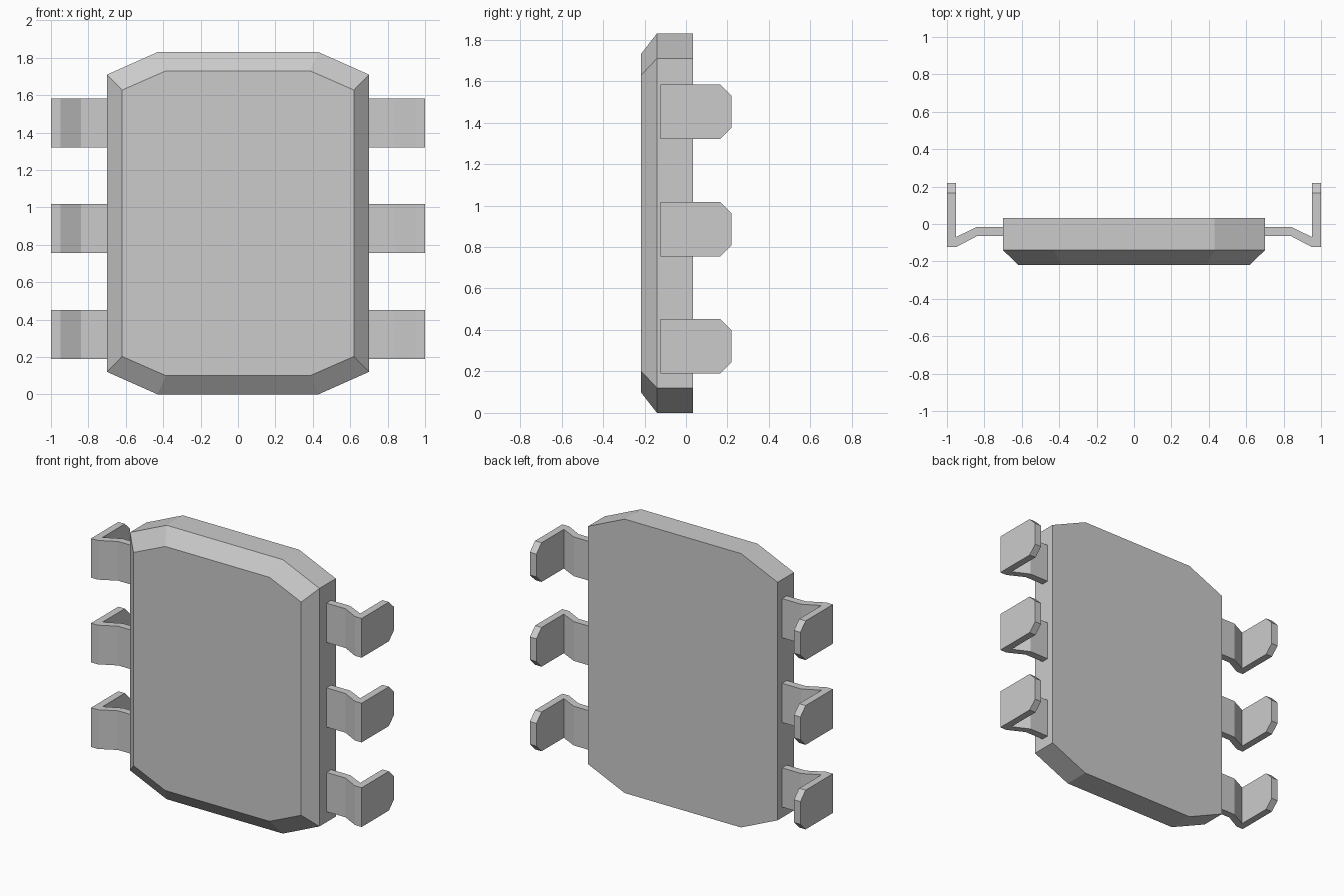
import bpy, bmesh

if "Cube" in bpy.data.objects:
    bpy.data.objects.remove(bpy.data.objects["Cube"])


def make_object(name, bm):
    bmesh.ops.recalc_face_normals(bm, faces=bm.faces[:])
    mesh = bpy.data.meshes.new(name)
    bm.to_mesh(mesh)
    bm.free()
    obj = bpy.data.objects.new(name, mesh)
    bpy.context.collection.objects.link(obj)
    return obj


def outline(quarter, height):
    # Mirror the two lower right corners into a full eight-sided loop
    (ax, az), (bx, bz) = quarter
    right = [(ax, az), (bx, bz), (bx, height - bz), (ax, height - az)]
    return right + [(-x, z) for x, z in reversed(right)]


# Chip body: straight back section with a sloped front rim
H = 1.83
OUTER = [(0.43, 0.0), (0.70, 0.12)]
INNER = [(0.385, 0.10), (0.62, 0.203)]
bm = bmesh.new()
rings = [[bm.verts.new((x, y, z)) for x, z in outline(q, H)]
         for y, q in [(0.033, OUTER), (-0.14, OUTER), (-0.218, INNER)]]
for a, b in zip(rings, rings[1:]):
    for i in range(8):
        j = (i + 1) % 8
        bm.faces.new((a[i], a[j], b[j], b[i]))
bm.faces.new(rings[0])
bm.faces.new(rings[-1])
make_object("chip_body", bm)

# Bent pins: plan profile extruded upward, clipped tips, mirrored to the left
PROFILE = [(0.70, -0.065), (0.84, -0.065), (0.95, -0.123), (1.0, -0.123),
           (1.0, 0.22), (0.952, 0.22), (0.952, -0.07), (0.84, -0.015), (0.70, -0.015)]
PIN_HEIGHT = 0.262
for n, middle in enumerate((0.321, 0.886, 1.452)):
    bm = bmesh.new()
    base = bm.faces.new([bm.verts.new((x, y, middle - PIN_HEIGHT / 2)) for x, y in PROFILE])
    new = bmesh.ops.extrude_face_region(bm, geom=[base])["geom"]
    bmesh.ops.translate(bm, vec=(0, 0, PIN_HEIGHT),
                        verts=[g for g in new if isinstance(g, bmesh.types.BMVert)])
    bmesh.ops.recalc_face_normals(bm, faces=bm.faces[:])
    tips = [e for e in bm.edges
            if all(v.co.y > 0.21 for v in e.verts)
            and abs(e.verts[0].co.z - e.verts[1].co.z) < 1e-4]
    bmesh.ops.bevel(bm, geom=tips, offset=0.055, segments=1, affect='EDGES')
    pin = make_object(f"pin_pair_{n + 1}", bm)
    mirror = pin.modifiers.new("mirror", 'MIRROR')
    mirror.use_mirror_merge = False
